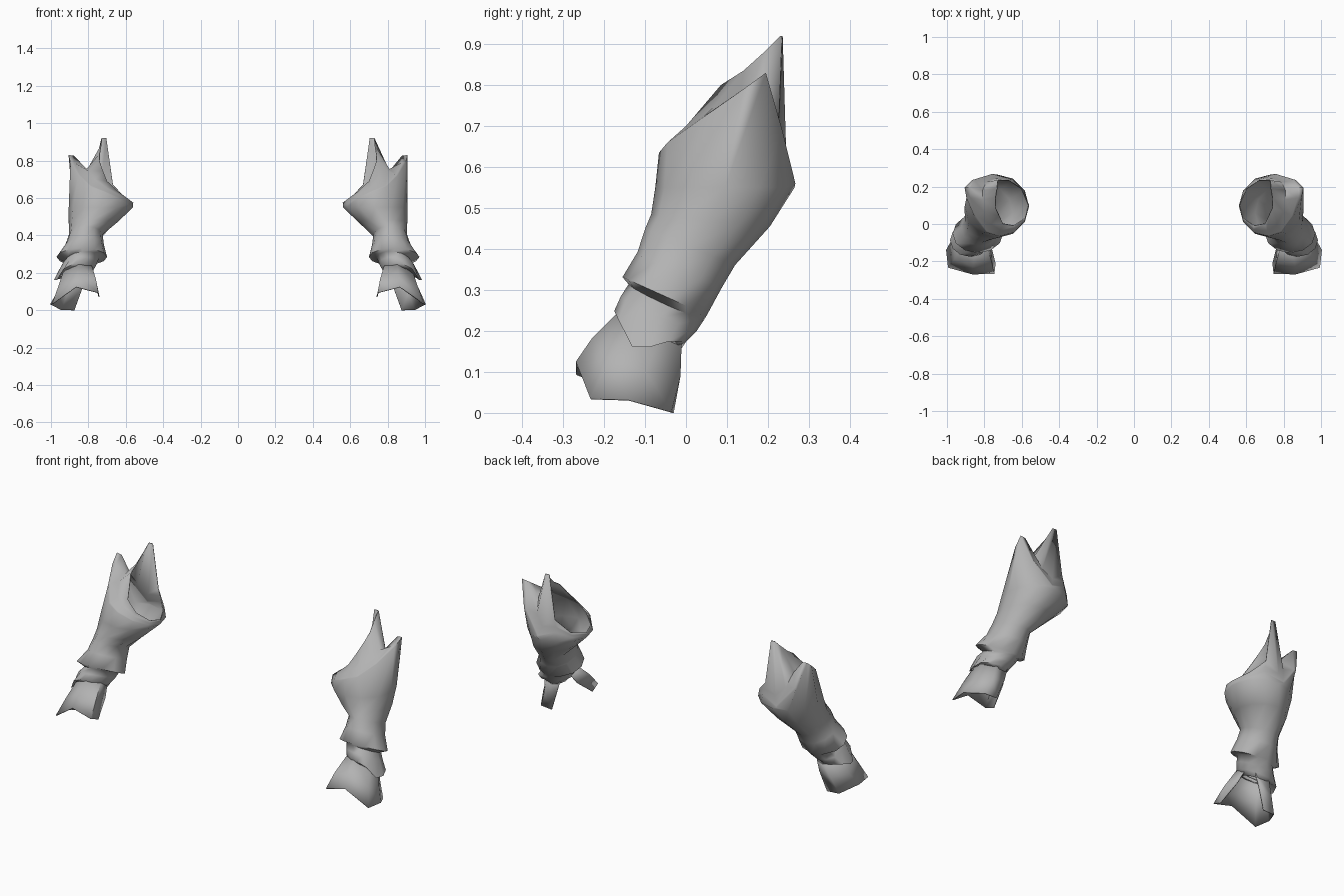
import bpy, bmesh, math
from mathutils import Vector

if "Cube" in bpy.data.objects:
    bpy.data.objects.remove(bpy.data.objects["Cube"])

steel = bpy.data.materials.new("plain grey")
steel.diffuse_color = (0.45, 0.45, 0.45, 1)
steel.use_nodes = True
steel.node_tree.nodes["Principled BSDF"].inputs["Base Color"].default_value = steel.diffuse_color
N = 12


def ring(cx, cy, cz, rx, ry, slope_y=0.0, slope_x=0.0):
    """Tilted ellipse, starting on the outer side and turning to the back."""
    pts = []
    for k in range(N):
        a = 2 * math.pi * k / N
        dx, dy = rx * math.cos(a), ry * math.sin(a)
        pts.append(Vector((cx + dx, cy + dy, cz + dy * slope_y + dx * slope_x)))
    return pts


def loft(name, rows, closed=True, thick=0.005, sharp=50):
    """Skin rows of points, once for each arm."""
    for side, tag in ((1, "right"), (-1, "left")):
        bm = bmesh.new()
        grid = [[bm.verts.new((p[0] * side, p[1], p[2])) for p in r] for r in rows]
        n = len(rows[0])
        for a, b in zip(grid, grid[1:]):
            for i in range(n if closed else n - 1):
                j = (i + 1) % n
                quad = (a[i], a[j], b[j], b[i])
                bm.faces.new(quad if side > 0 else quad[::-1])
        bm.normal_update()
        me = bpy.data.meshes.new(f"{tag}_{name}")
        bm.to_mesh(me)
        bm.free()
        me.materials.append(steel)
        ob = bpy.data.objects.new(f"{tag}_{name}", me)
        bpy.context.collection.objects.link(ob)
        bpy.ops.object.select_all(action='DESELECT')
        ob.select_set(True)
        bpy.context.view_layer.objects.active = ob
        bpy.ops.object.shade_smooth_by_angle(angle=math.radians(sharp))
        mod = ob.modifiers.new("thickness", 'SOLIDIFY')
        mod.thickness = thick
        mod.offset = -1


# wrist: two flared cuffs, each stepping back in underneath
hand_neck = ring(.86, -.08, .19, .068, .07, -.45)
lower_rim = ring(.876, -.087, .212, .108, .088, -.42, -.1)
for k, drop in ((10, .015), (11, .06), (0, .04), (1, .01)):
    lower_rim[k].z -= drop
lower_mid = ring(.85, -.066, .243, .096, .093, -.45, -.08)
cuff_neck = ring(.832, -.047, .272, .09, .093, -.45, -.1)
cuff = ring(.835, -.052, .285, .135, .103, -.45)
cuff_mid = ring(.82, -.015, .35, .103, .103, -.42)

# forearm: narrow wrist, then a swelling belly
narrow = ring(.814, .01, .405, .09, .11, -.4)
flare = ring(.775, .06, .47, .13, .145, -.1)
belly = ring(.733, .095, .55, .172, .17)

# opening edge, with the tall inner peak at the back
rim = [Vector(p) for p in (
    (.742, .14, .835), (.735, .19, .88), (.73, .234, .92), (.705, .236, .92),
    (.668, .235, .67), (.60, .19, .60), (.56, .10, .575), (.58, .03, .59),
    (.64, -.01, .635), (.70, .0, .69), (.722, .045, .745), (.742, .085, .80))]

# outer guard edge (rises to the outer peak) and the valley behind it
shoulder = [b.lerp(r, .4) for b, r in zip(belly, rim)]
valley = [b.lerp(r, .7) for b, r in zip(belly, rim)]
guard = {8: (.64, -.045, .60), 9: (.72, -.066, .635), 10: (.79, -.045, .66),
         11: (.853, .04, .72), 0: (.896, .14, .79), 1: (.906, .195, .83),
         2: (.865, .235, .69), 3: (.76, .267, .56)}
dip = {8: (.64, -.03, .62), 9: (.71, -.035, .66), 10: (.765, .0, .70),
       11: (.80, .065, .745), 0: (.81, .13, .755), 1: (.81, .18, .745),
       2: (.79, .225, .67), 3: (.74, .245, .62)}
for k in guard:
    shoulder[k], valley[k] = Vector(guard[k]), Vector(dip[k])
peak = [s.lerp(v, .15) for s, v in zip(shoulder, valley)]
peak[0] = shoulder[0] + Vector((-.02, 0, 0))      # blunt tip
peak[1] = shoulder[1] + Vector((-.03, 0, -.004))
loft("forearm_guard", [hand_neck, lower_rim, lower_mid, cuff_neck, cuff, cuff_mid,
                       narrow, flare, belly, shoulder, peak, valley, rim], sharp=75)

# hand guard: wrap with a notch on the inner back side
hand_top = [(.79, -.06, .22), (.785, -.13, .235), (.85, -.155, .25),
            (.925, -.12, .22), (.93, -.06, .195), (.89, -.015, .18), (.81, -.025, .20)]
hand_mid = [(.77, -.11, .15), (.764, -.205, .165), (.86, -.225, .18),
            (.955, -.185, .13), (.96, -.10, .10), (.91, -.018, .09), (.835, -.022, .11)]
hand_rim = [(.745, -.21, .07), (.75, -.266, .092), (.865, -.265, .122),
            (.99, -.232, .033), (1.0, -.14, .03), (.945, -.04, .002), (.875, -.035, 0)]
loft("hand_guard", [hand_top, hand_mid, hand_rim], closed=False, sharp=60)
